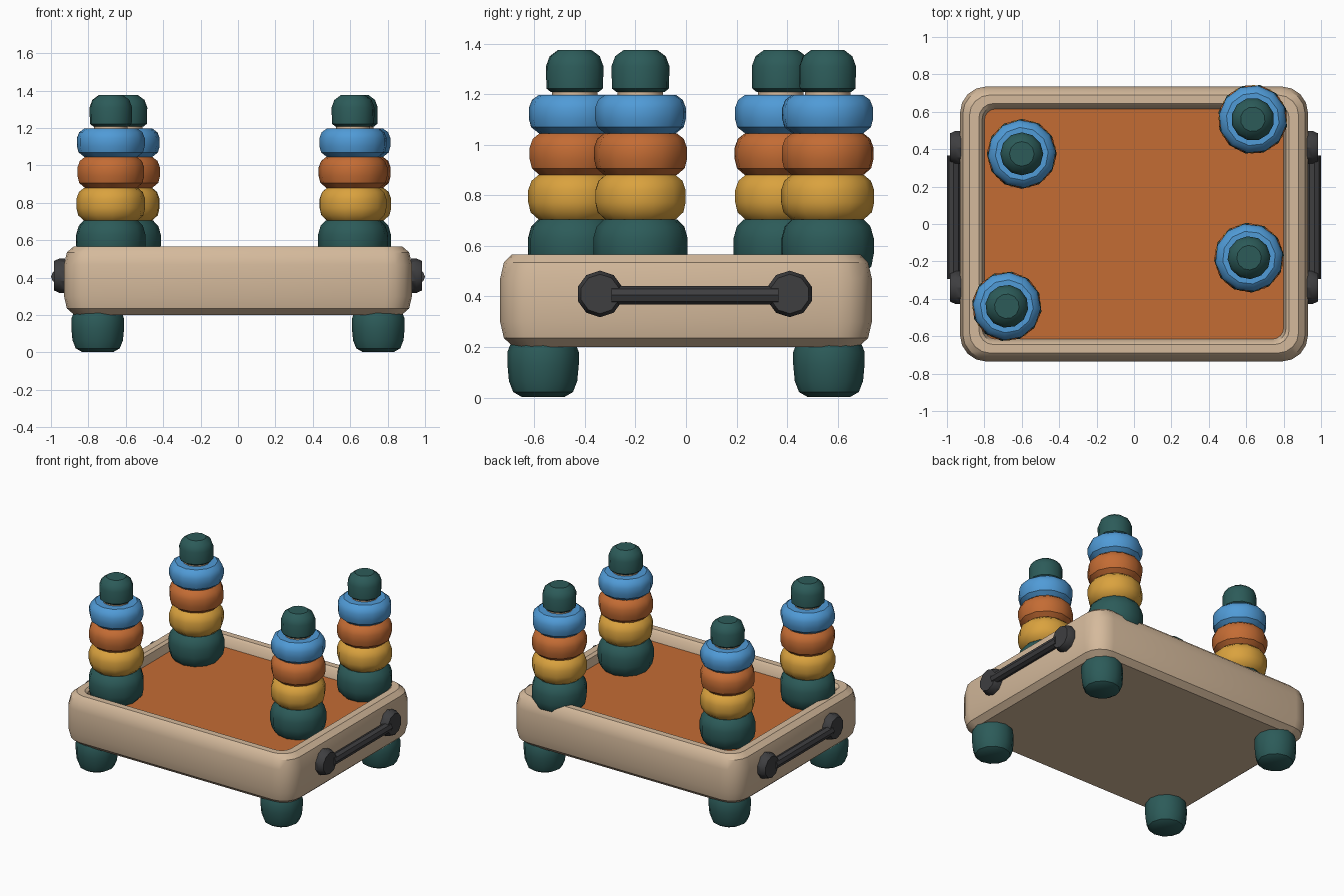
import bpy, bmesh, math
from mathutils import Matrix, Vector

if "Cube" in bpy.data.objects:
    bpy.data.objects.remove(bpy.data.objects["Cube"])

def mat(name, r, g, b):
    m = bpy.data.materials.new(name)
    lin = [((c / 255 + 0.055) / 1.055) ** 2.4 for c in (r, g, b)]
    m.diffuse_color = (*lin, 1)
    m.use_nodes = True
    m.node_tree.nodes["Principled BSDF"].inputs["Base Color"].default_value = m.diffuse_color
    return m

BEIGE = mat("beige", 213, 186, 156)
ORANGE = mat("orange", 196, 108, 52)
YELLOW = mat("yellow", 218, 162, 62)
BLUE = mat("blue", 80, 155, 215)
TEAL = mat("teal", 44, 91, 89)
GREY = mat("dark grey", 62, 62, 64)

def finish(bm, name, mats, angle=35):
    bmesh.ops.recalc_face_normals(bm, faces=bm.faces)
    me = bpy.data.meshes.new(name)
    bm.to_mesh(me)
    bm.free()
    ob = bpy.data.objects.new(name, me)
    for m in mats:
        me.materials.append(m)
    bpy.context.collection.objects.link(ob)
    bpy.ops.object.select_all(action='DESELECT')
    ob.select_set(True)
    bpy.context.view_layer.objects.active = ob
    bpy.ops.object.shade_smooth_by_angle(angle=math.radians(angle))
    return ob

def loft(bm, loops):
    """Join loops of points with quads and cap both ends; return the last cap."""
    rings = [[bm.verts.new(p) for p in loop] for loop in loops]
    n = len(rings[0])
    for a, b in zip(rings, rings[1:]):
        for i in range(n):
            j = (i + 1) % n
            bm.faces.new((a[i], a[j], b[j], b[i]))
    bm.faces.new(rings[0])
    return bm.faces.new(rings[-1])

def lathe(name, profile, material, matrix=Matrix(), sides=12, phase=0.0):
    bm = bmesh.new()
    loft(bm, [[matrix @ Vector((r * math.cos(phase + math.tau * i / sides),
                                r * math.sin(phase + math.tau * i / sides), z))
               for i in range(sides)] for r, z in profile])
    return finish(bm, name, [material])

def rounded_rect(hx, hy, r, z, seg=4):
    pts = []
    for k, (sx, sy) in enumerate(((1, 1), (-1, 1), (-1, -1), (1, -1))):
        for i in range(seg + 1):
            a = math.pi / 2 * (k + i / seg)
            pts.append((sx * (hx - r) + r * math.cos(a),
                        sy * (hy - r) + r * math.sin(a), z))
    return pts

# Tray: outer wall, rim, inner wall and coloured floor
bm = bmesh.new()
floor = loft(bm, [rounded_rect(*p) for p in (
    (0.875, 0.68, 0.11, 0.20), (0.915, 0.72, 0.13, 0.235), (0.93, 0.735, 0.14, 0.30),
    (0.93, 0.735, 0.14, 0.47), (0.915, 0.72, 0.13, 0.535), (0.88, 0.69, 0.11, 0.565),
    (0.83, 0.645, 0.08, 0.565), (0.812, 0.63, 0.07, 0.55), (0.80, 0.615, 0.06, 0.49))])
floor.material_index = 1
finish(bm, "tray", [BEIGE, ORANGE])

def bead(r, z0, z1):
    """Rounded profile of a fat ring."""
    h = z1 - z0
    return [(r * 0.78, z0), (r * 0.95, z0 + h * 0.16), (r, z0 + h * 0.38),
            (r, z0 + h * 0.66), (r * 0.93, z0 + h * 0.87), (r * 0.78, z1)]

# Four posts with stacked rings and a cap
posts = [(-0.60, 0.375), (0.635, 0.56), (0.615, -0.18), (-0.68, -0.44)]
stack = [("base_ring", 0.187, 0.485, 0.705, TEAL), ("yellow_ring", 0.184, 0.705, 0.88, YELLOW),
         ("orange_ring", 0.184, 0.88, 1.045, ORANGE), ("blue_ring", 0.182, 1.045, 1.197, BLUE)]
for n, (x, y) in enumerate(posts):
    at = Matrix.Translation((x, y, 0))
    lathe(f"post_{n}", [(0.09, 0.49), (0.09, 1.23)], BEIGE, at)
    for k, (name, r, z0, z1, m) in enumerate(stack):
        lathe(f"{name}_{n}", bead(r, z0, z1), m, at, phase=0.2 * k + 0.3 * n)
    lathe(f"cap_{n}", [(0.095, 1.208), (0.113, 1.222), (0.115, 1.31), (0.10, 1.35), (0.066, 1.375)],
          TEAL, at, phase=0.3 * n)

# Feet
for sx in (-1, 1):
    for sy in (-1, 1):
        lathe(f"foot_{sx}_{sy}", [(0.085, 0.003), (0.118, 0.022), (0.135, 0.065), (0.141, 0.13),
                                  (0.141, 0.18), (0.13, 0.21)],
              TEAL, Matrix.Translation((sx * 0.75, sy * 0.565, 0)))

# Side handles: two mounts and a bar on each end
for sx, side in ((-1, "left"), (1, "right")):
    out = Matrix.Rotation(sx * math.pi / 2, 4, 'Y')
    for n, y in enumerate((-0.34, 0.41)):
        lathe(f"{side}_handle_mount_{n}", [(0.092, 0), (0.092, 0.03), (0.078, 0.06)], GREY,
              Matrix.Translation((sx * 0.925, y, 0.41)) @ out, sides=10)
    lathe(f"{side}_handle_bar", [(0.036, -0.33), (0.036, 0.33)], GREY,
          Matrix.Translation((sx * 0.964, 0.035, 0.405)) @ Matrix.Rotation(math.pi / 2, 4, 'X'), sides=8)
